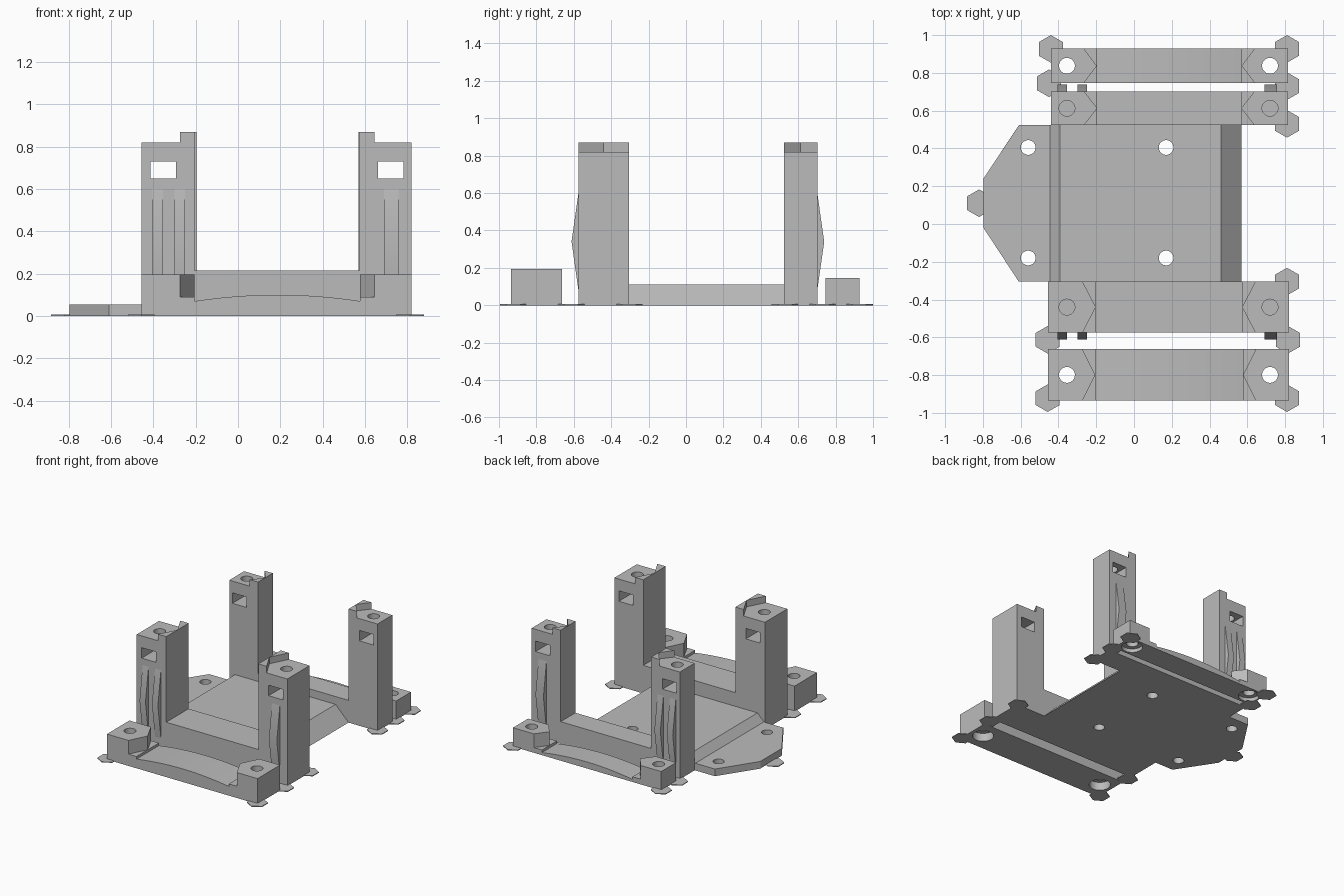
import bpy, bmesh, math

cube = bpy.data.objects.get("Cube")
if cube:
    bpy.data.objects.remove(cube, do_unlink=True)

grey = bpy.data.materials.new("plain grey")
grey.use_nodes = True
tone = (0.5, 0.5, 0.5, 1)
grey.diffuse_color = tone
grey.node_tree.nodes["Principled BSDF"].inputs["Base Color"].default_value = tone


def prism(name, outline, lo, hi, axis):
    """Extrude a 2D outline along an axis; the outline uses the other two axes in order."""
    def place(a, b, c):
        return {"x": (c, a, b), "y": (a, c, b), "z": (a, b, c)}[axis]
    bm = bmesh.new()
    face = bm.faces.new([bm.verts.new(place(a, b, lo)) for a, b in outline])
    ext = bmesh.ops.extrude_face_region(bm, geom=[face])
    moved = [v for v in ext["geom"] if isinstance(v, bmesh.types.BMVert)]
    bmesh.ops.translate(bm, vec=place(0, 0, hi - lo), verts=moved)
    bmesh.ops.recalc_face_normals(bm, faces=bm.faces)
    mesh = bpy.data.meshes.new(name)
    bm.to_mesh(mesh)
    bm.free()
    mesh.materials.append(grey)
    ob = bpy.data.objects.new(name, mesh)
    bpy.context.collection.objects.link(ob)
    return ob


def ring(x, y, r, n, turn=0.0):
    return [(x + r * math.cos(turn + math.tau * i / n),
             y + r * math.sin(turn + math.tau * i / n)) for i in range(n)]


def rect(a0, b0, a1, b1):
    return [(a0, b0), (a1, b0), (a1, b1), (a0, b1)]


def cut(ob, outline, lo, hi, axis):
    """Subtract a prism and discard the cutter."""
    cutter = prism("cutter", outline, lo, hi, axis)
    mod = ob.modifiers.new("cut", 'BOOLEAN')
    mod.operation = 'DIFFERENCE'
    mod.solver = 'EXACT'
    mod.object = cutter
    bpy.context.view_layer.objects.active = ob
    bpy.ops.object.modifier_apply(modifier=mod.name)
    bpy.data.objects.remove(cutter, do_unlink=True)


HOLES_X = (-0.355, 0.72)
POST_TOP, LIP_TOP = 0.82, 0.87


def tower(side, x0, x1, in0, in1, y0, y1, beam, outer):
    """Two posts on a crossbeam, with windows, bolt holes, notched lips and ribs."""
    body = prism(side + "_tower", [
        (x0, 0), (x1, 0), (x1, POST_TOP), (in1, POST_TOP),
        (in1, beam), (in0, beam), (in0, POST_TOP), (x0, POST_TOP)], y0, y1, "y")
    mid = (y0 + y1) / 2
    for hx in HOLES_X:
        cut(body, rect(hx - 0.058, 0.65, hx + 0.062, 0.73), y0 - 0.1, y1 + 0.1, "y")
        cut(body, ring(hx, mid, 0.042, 32), 0.69, 0.9, "z")
    # corner lips that leave a V notch on the post tops
    for label, xi, d in (("right", in0, -1), ("left", in1, 1)):
        for end, y in (("front", y0), ("back", y1)):
            prism(f"{side}_{label}_{end}_lip", [(xi, y), (xi + d * 0.07, y), (xi, mid)],
                  POST_TOP, LIP_TOP, "z")
    # wedge ribs on the outer face
    face = y0 if outer < 0 else y1
    wedge = [(face - outer * 0.005, 0.08), (face, 0.08), (face + outer * 0.037, 0.34),
             (face, 0.6), (face - outer * 0.005, 0.6)]
    for i, (a, b) in enumerate(((-0.405, -0.355), (-0.30, -0.25), (0.69, 0.757))):
        prism(f"{side}_rib_{i + 1}", wedge, a, b, "x")


def clamp(side, x0, x1, in0, in1, y0, y1, top):
    """Arched bar with a pointed, bolted block at each end."""
    ledge, low, rise = top - 0.105, top - 0.125, 0.03
    mid = (y0 + y1) / 2
    steps = 20
    arch = [(in1 + (in0 - in1) * i / steps,
             low + rise * (1 - (2 * i / steps - 1) ** 2)) for i in range(steps + 1)]
    bar = prism(side + "_clamp_bar", [(x0, 0), (x1, 0), (x1, ledge), (in1, ledge)]
                + arch + [(in0, ledge), (x0, ledge)], y0, y1, "y")
    parts = [bar]
    for label, xo, xi, d in (("right", x0, in0, -1), ("left", x1, in1, 1)):
        parts.append(prism(f"{side}_clamp_{label}_block", [
            (xo, y0), (xi + d * 0.068, y0), (xi, mid), (xi + d * 0.068, y1), (xo, y1)],
            ledge, top, "z"))
    for i, hx in enumerate(HOLES_X):
        for part in (bar, parts[i + 1]):
            cut(part, ring(hx, mid, 0.042, 32), -0.1, 0.4, "z")
        # wider recess underneath
        cut(bar, ring(hx, mid, 0.075, 32), -0.1, ledge * 0.7, "z")


tower("front", -0.455, 0.82, -0.205, 0.575, -0.575, -0.305, 0.215, -1)
tower("rear", -0.44, 0.815, -0.197, 0.57, 0.523, 0.702, 0.17, 1)
clamp("front", -0.455, 0.82, -0.205, 0.577, -0.935, -0.663, 0.195)
clamp("rear", -0.44, 0.815, -0.197, 0.57, 0.747, 0.928, 0.145)

# raised base plate with sloped ends, and the tapered wing beside it
plate = prism("base_plate", [(-0.445, 0), (0.57, 0), (0.46, 0.11), (-0.392, 0.11),
                             (-0.445, 0.055)], -0.305, 0.523, "y")
wing = prism("side_wing", [(-0.445, 0.523), (-0.61, 0.523), (-0.797, 0.24),
                           (-0.797, -0.02), (-0.61, -0.305), (-0.445, -0.305)],
             0, 0.055, "z")
for y in (-0.18, 0.405):
    cut(plate, ring(0.17, y, 0.039, 32), -0.1, 0.3, "z")
    cut(wing, ring(-0.56, y, 0.039, 32), -0.1, 0.3, "z")

# thin hexagonal pads under the corners
pads = [(-0.82, 0.11), (-0.44, 0.927), (-0.45, 0.745), (0.81, 0.927), (0.81, 0.73),
        (0.81, 0.53), (0.81, -0.305), (0.815, -0.613), (-0.457, -0.613),
        (-0.457, -0.922), (0.81, -0.922)]
holes_keepout = []
for i, (x, y) in enumerate(pads):
    prism(f"corner_pad_{i + 1}", ring(x, y, 0.073, 6, math.pi / 6), 0, 0.006, "z")

# smooth hole walls and arches, keep edges sharp
bpy.ops.object.select_all(action='DESELECT')
for ob in bpy.context.collection.objects:
    if ob.type == 'MESH' and ob.data.materials and ob.data.materials[0] == grey:
        ob.select_set(True)
        bpy.context.view_layer.objects.active = ob
bpy.ops.object.shade_smooth_by_angle()
